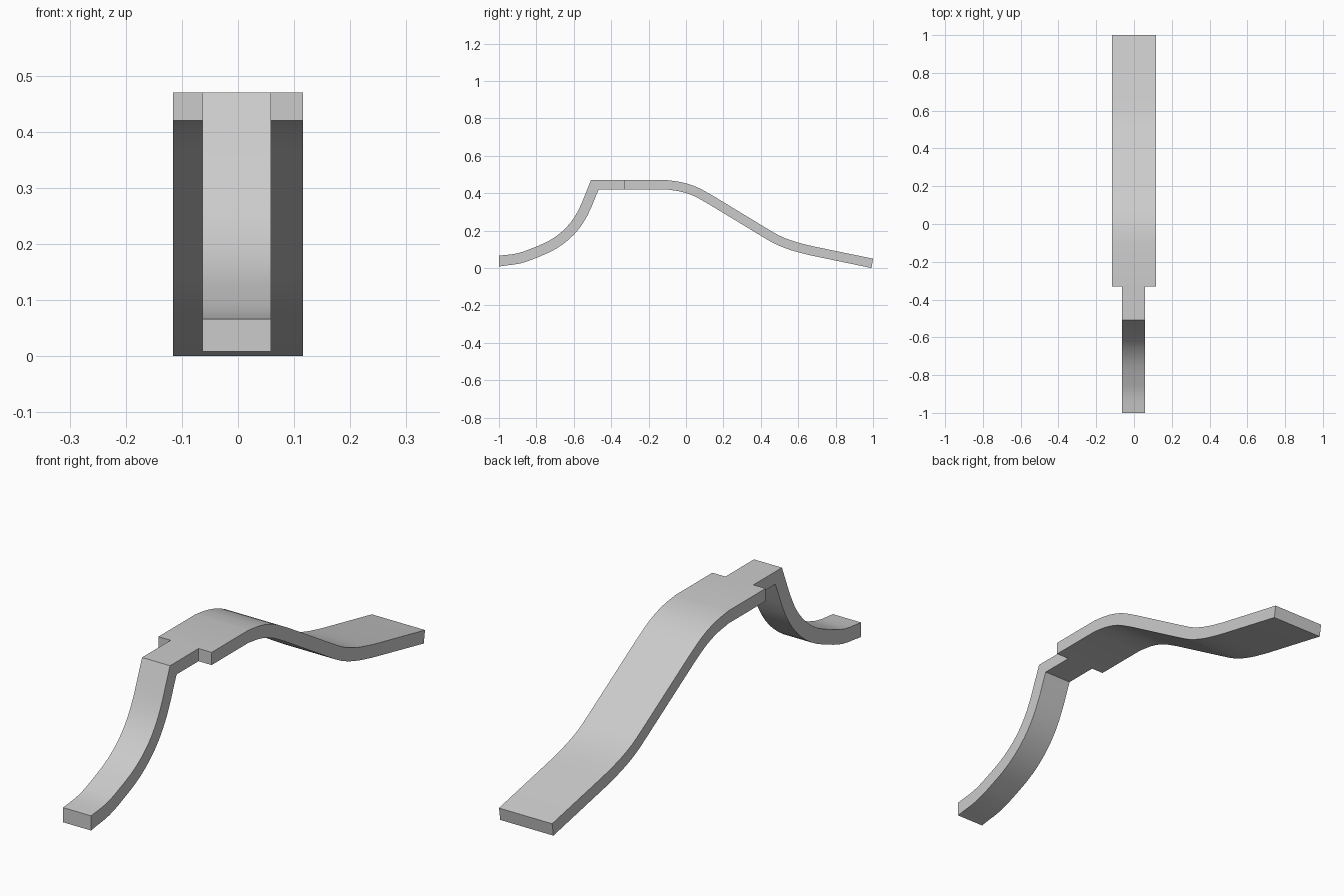
import bpy, bmesh, math
from mathutils import Vector

cube = bpy.data.objects.get("Cube")
if cube:
    bpy.data.objects.remove(cube, do_unlink=True)

# Material
gray = bpy.data.materials.new("plain gray")
gray.use_nodes = True
color = (0.6, 0.6, 0.6, 1)
gray.diffuse_color = color
gray.node_tree.nodes["Principled BSDF"].inputs["Base Color"].default_value = color


def spline(points, steps=3):
    """Smooth curve through the given side-profile points."""
    p = [Vector(q) for q in points]
    p = [2 * p[0] - p[1]] + p + [2 * p[-1] - p[-2]]
    out = []
    for a, b, c, d in zip(p, p[1:], p[2:], p[3:]):
        # centripetal tangents avoid overshoot on uneven spacing
        t0, t1, t2 = ((v - u).length ** 0.5 for u, v in ((a, b), (b, c), (c, d)))
        m1 = (c - b) + t1 * ((b - a) / t0 - (c - a) / (t0 + t1))
        m2 = (c - b) + t1 * ((d - c) / t2 - (d - b) / (t1 + t2))
        for i in range(steps):
            s = i / steps
            out.append((2 * s**3 - 3 * s**2 + 1) * b + (s**3 - 2 * s**2 + s) * m1
                       + (3 * s**2 - 2 * s**3) * c + (s**3 - s**2) * m2)
    return out + [p[-2]]


def underside(top, thickness):
    """Offset a profile downward along its normals."""
    out = []
    for i, p in enumerate(top):
        t = (top[min(i + 1, len(top) - 1)] - top[max(i - 1, 0)]).normalized()
        out.append(p + Vector((t.y, -t.x)) * thickness)
    return out


# Side profiles: curved front leg, then flat shelf and rear ramp
leg = spline([(-1, .066), (-.9, .079), (-.82, .107), (-.72, .153),
              (-.64, .217), (-.58, .3), (-.508, .47)])
leg_low = underside(leg, .056)
leg_low[0] = Vector((-1, .008))
leg_low[-1] = Vector((-.467, .42))

ramp = spline([(-.1, .47), (-.02, .458), (.06, .432), (.15, .383)])
ramp += spline([(.42, .219), (.5, .173), (.58, .142), (.68, .116)])
ramp.append(Vector((1, .05)))
ramp_low = underside(ramp, .05)
ramp_low[0] = Vector((-.1, .42))
ramp_low[-1] = Vector((.992, 0))

step = len(leg)
top = leg + [Vector((-.33, .47))] + ramp
low = leg_low + [Vector((-.33, .42))] + ramp_low

# Spring bracket: narrow tongue widening at the step
columns = [-.116, -.063, .059, .116]
bm = bmesh.new()
grids = [[[bm.verts.new((x, p.x, p.y)) for x in columns] for p in line]
         for line in (top, low)]
upper, lower = grids
partner = {u: l for ur, lr in zip(upper, lower) for u, l in zip(ur, lr)}
top_faces = []
for i in range(len(top) - 1):
    for j in range(3):
        if j == 1 or i >= step:
            top_faces.append(bm.faces.new((upper[i][j], upper[i][j + 1],
                                           upper[i + 1][j + 1], upper[i + 1][j])))
rim = [e for e in bm.edges if e.is_boundary]
for f in top_faces:
    bm.faces.new([partner[v] for v in reversed(f.verts)])
for e in rim:
    a, b = e.verts
    bm.faces.new((a, b, partner[b], partner[a]))
bmesh.ops.delete(bm, geom=[v for v in bm.verts if not v.link_faces], context='VERTS')
bmesh.ops.recalc_face_normals(bm, faces=bm.faces)

mesh = bpy.data.meshes.new("spring_bracket")
bm.to_mesh(mesh)
bm.free()
mesh.materials.append(gray)
bracket = bpy.data.objects.new("spring_bracket", mesh)
bpy.context.collection.objects.link(bracket)

bpy.ops.object.select_all(action='DESELECT')
bracket.select_set(True)
bpy.context.view_layer.objects.active = bracket
bpy.ops.object.shade_smooth_by_angle(angle=math.radians(30))
